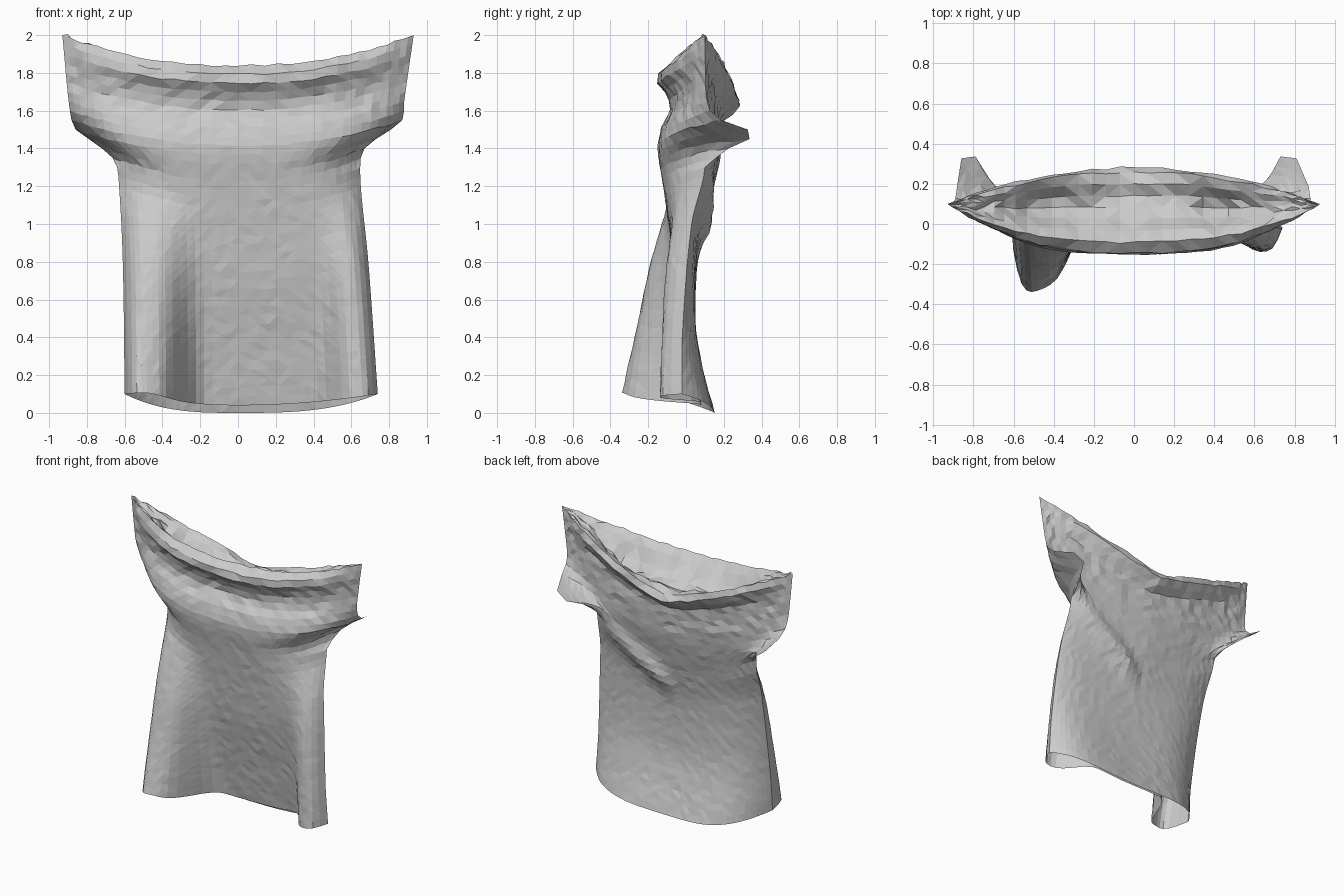
import bpy, bmesh, math, random
from math import exp, sin, pi

cube = bpy.data.objects.get("Cube")
if cube:
    bpy.data.objects.remove(cube)
random.seed(4)

COLS, ROWS, LINING_ROWS = 34, 38, 6


def curve(points, t):
    """Smooth interpolation through (position, value) pairs."""
    if t <= points[0][0]:
        return points[0][1]
    if t >= points[-1][0]:
        return points[-1][1]
    k = next(n for n in range(len(points) - 1) if t <= points[n + 1][0])
    (a, va), (b, vb) = points[k], points[k + 1]
    (p, vp), (q, vq) = points[max(k - 1, 0)], points[min(k + 2, len(points) - 1)]
    width = b - a
    u = (t - a) / width
    ta, tb = (vb - vp) / (b - p) * width, (vq - va) / (q - a) * width
    ease = u * u * (3 - 2 * u)
    return va + (vb - va) * ease + u * (1 - u) * (ta * (1 - u) - tb * u)


def bump(d, width, power=2):
    return exp(-abs(d / width) ** power)


def clamp(t):
    return max(0, min(1, t))


# Outline half-widths, by height
RIGHT = [(.1, .74), (.8, .69), (1.2, .65), (1.35, .65), (1.4, .67), (1.45, .73),
         (1.5, .81), (1.55, .87), (1.65, .88), (2, .93)]
LEFT = [(.1, .6), (.8, .61), (1.2, .63), (1.33, .65), (1.4, .72), (1.45, .79),
        (1.5, .86), (1.6, .89), (2, .93)]
# Depth of the side seam, of the sleeve flap and of the centre lines, by height
SEAM = [(.1, -.02), (.4, -.02), (1, .03), (1.3, .1), (2, .1)]
FLAP = [(1.3, 0), (1.4, .12), (1.45, .23), (1.5, .22), (1.55, .08), (1.6, .02), (1.7, 0)]
FRONT = [(.04, .08), (.4, .01), (.7, -.05), (1, -.09), (1.2, -.12), (1.4, -.15),
         (1.5, -.13), (1.6, -.08), (1.68, -.1), (1.77, -.155), (1.84, -.09)]
BACK = [(0, .15), (.25, .08), (.45, .05), (.8, .06), (1, .1), (1.2, .15),
        (1.35, .18), (1.5, .19), (1.56, .21), (1.61, .28), (1.67, .26)]


def cloth_point(s, v, front):
    """Point on a panel: s runs across (-1 to 1), v runs hem to neckline."""
    a = abs(s)
    side_z = .1 + 1.9 * v
    x = s * curve(RIGHT if s > 0 else LEFT, side_z)
    seam = curve(SEAM, side_z)
    if s < 0:
        seam -= .13 * clamp(1 - side_z / 1.2)
    if front:
        low = .04 + .06 * a * a + .03 * bump(x + .48, .14) * (1 - a ** 10)
        high = 1.84 + .16 * a ** 2.2
        h = .04 + 1.8 * v
        power = 9 - 5 * clamp((v - .3) / .35) - 1.4 * clamp((v - .65) / .2)
        y = seam + (curve(FRONT, h) - seam) * (1 - a ** power)
        # Hanging folds at both lower corners
        fade = max(0, 1 - h / 1.1) * (1 - a ** 20)
        y -= fade * (.4 * bump(x + .47, .19, 3) + .21 * bump(x - .64, .15, 3))
    else:
        low = .1 * a ** 3
        high = 1.67 + .33 * a ** 1.3
        power = (6 if s > 0 else 3.5) * (1 - clamp((v - .6) / .3))
        y = seam + (curve(BACK, 1.67 * v) - seam) * (1 - a ** max(power, 2))
        # Diagonal drape below one arm
        if x > 0:
            line = low + (high - low) * v - .88 - .65 * x
            y += .045 * bump(line, .09) * (1 - a ** 6) * min(1, x / .15)
    y += curve(FLAP, side_z) * a ** 9
    return x, y, low + (high - low) * v


def across(i):
    t = 2 * i / COLS - 1
    return .5 * t + .5 * sin(t * pi / 2)


bm = bmesh.new()


def skin(rows, flip=False):
    for lower, upper in zip(rows, rows[1:]):
        for i in range(COLS):
            quad = [lower[i], lower[i + 1], upper[i + 1], upper[i]]
            bm.faces.new(quad[::-1] if flip else quad)


def panel(front):
    """One cloth sheet with slight wrinkles; returns its neckline."""
    rows = []
    for j in range(ROWS + 1):
        row = []
        for i in range(COLS + 1):
            x, y, z = cloth_point(across(i), j / ROWS, front)
            if 0 < i < COLS:
                wrinkle = .002 + .005 * (j > ROWS * .8)
                y += random.uniform(-wrinkle, wrinkle)
                if j > 0:
                    z += random.uniform(-.006, .006)
            row.append(bm.verts.new((x, y, z)))
        rows.append(row)
    skin(rows, not front)
    return rows[-1]


front_rim = panel(True)
back_rim = panel(False)

# Folded cloth sagging inside the neckline
lining = [front_rim]
for j in range(1, LINING_ROWS):
    u = j / LINING_ROWS
    row = []
    for i in range(COLS + 1):
        s = across(i)
        point = front_rim[i].co.lerp(back_rim[i].co, u)
        sag = .07 * (1 - s * s) + .1 * bump(abs(s) - .45, .2) * (1 - s ** 8)
        point.z -= sag * sin(pi * u) ** 2
        if 0 < i < COLS:
            point.z += random.uniform(-.015, .015)
        row.append(bm.verts.new(point))
    lining.append(row)
skin(lining + [back_rim])

# Sew the side seams and leave the hem open
bmesh.ops.remove_doubles(bm, verts=bm.verts, dist=.001)
bmesh.ops.triangulate(bm, faces=bm.faces, quad_method='SHORT_EDGE')

mesh = bpy.data.meshes.new("shirt")
bm.to_mesh(mesh)
bm.free()
shirt = bpy.data.objects.new("shirt", mesh)
bpy.context.collection.objects.link(shirt)

# Cloth colour
grey = bpy.data.materials.new("light grey cloth")
grey.use_nodes = True
colour = (.6, .6, .6, 1)
grey.diffuse_color = colour
grey.node_tree.nodes["Principled BSDF"].inputs["Base Color"].default_value = colour
mesh.materials.append(grey)
